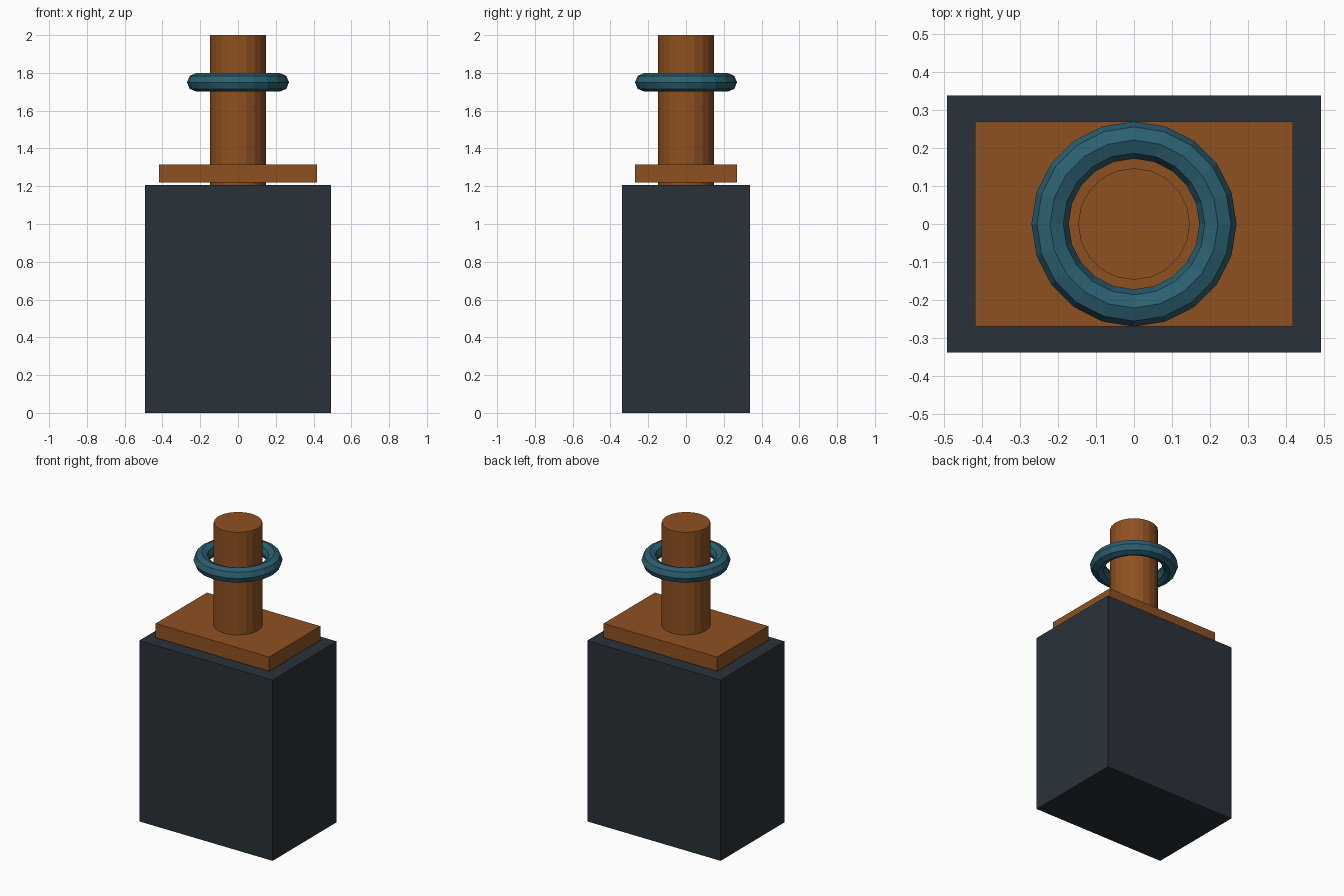
import bpy
from math import pi

if "Cube" in bpy.data.objects:
    bpy.data.objects.remove(bpy.data.objects["Cube"])


def material(name, rgb):
    m = bpy.data.materials.new(name)
    m.diffuse_color = (*rgb, 1.0)
    m.use_nodes = True
    m.node_tree.nodes["Principled BSDF"].inputs["Base Color"].default_value = m.diffuse_color
    return m


def finish(name, mat):
    ob = bpy.context.object
    ob.name = name
    ob.data.materials.append(mat)
    bpy.ops.object.shade_flat()
    return ob


def box(name, sx, sy, z0, z1, mat):
    bpy.ops.mesh.primitive_cube_add(size=1, location=(0, 0, (z0 + z1) / 2))
    bpy.context.object.scale = (sx, sy, z1 - z0)
    bpy.ops.object.transform_apply(location=False, rotation=False, scale=True)
    return finish(name, mat)


dark = material("dark_slate", (0.022, 0.031, 0.041))
orange = material("burnt_orange", (0.27, 0.083, 0.015))
teal = material("teal", (0.024, 0.117, 0.165))

# Tall main block
box("body", 0.985, 0.676, 0.0, 1.207, dark)

# Plate floating just above the block
box("top_plate", 0.838, 0.54, 1.22, 1.315, orange)

# Post through the plate
bpy.ops.mesh.primitive_cylinder_add(vertices=20, radius=0.147, depth=0.8,
                                    location=(0, 0, 1.6))
finish("post", orange)

# Loose ring around the post
bpy.ops.mesh.primitive_torus_add(major_segments=20, minor_segments=8,
                                 major_radius=0.221, minor_radius=0.049,
                                 location=(0, 0, 1.75))
finish("ring", teal)
